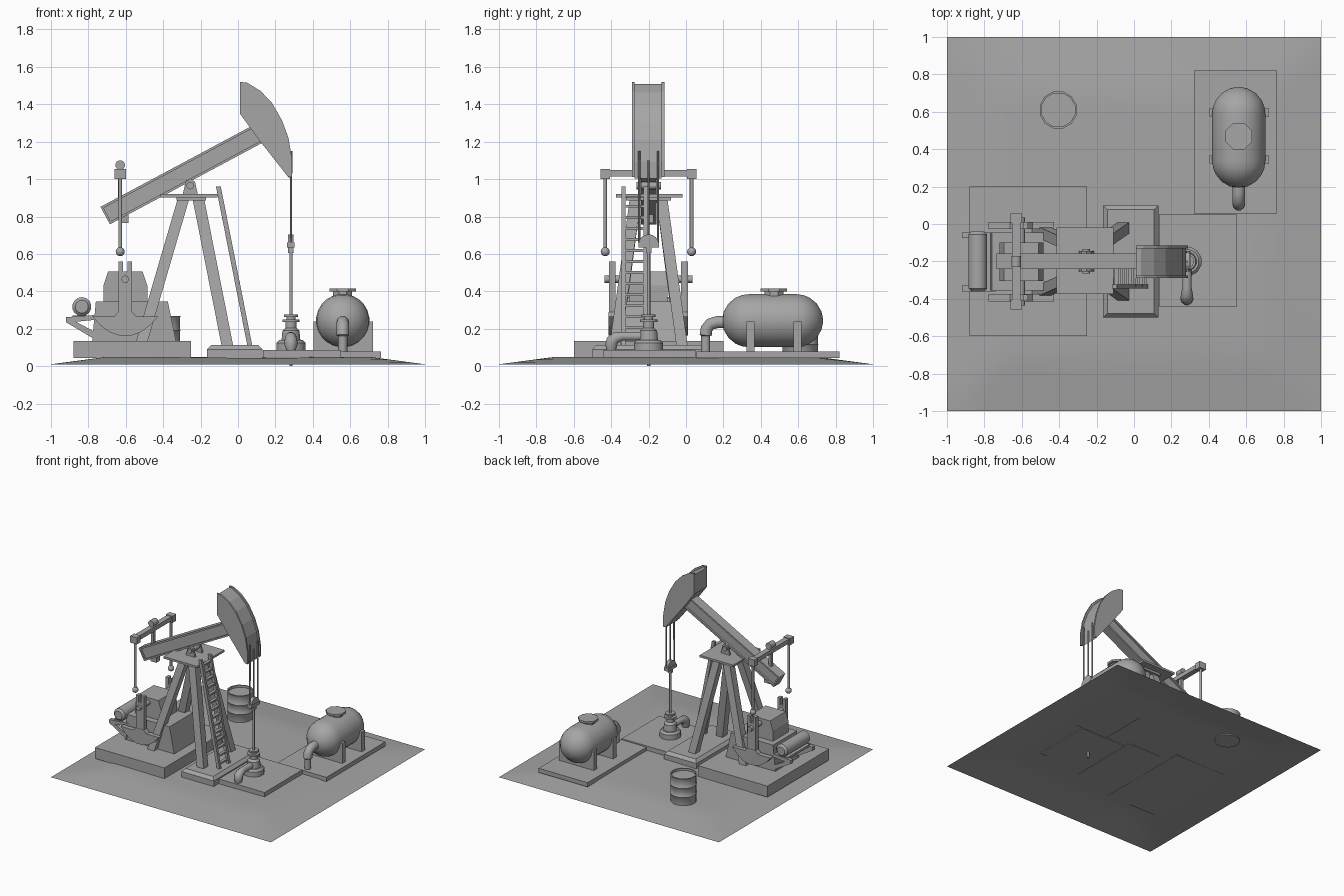
import bpy, bmesh, math
from mathutils import Vector

if "Cube" in bpy.data.objects:
    bpy.data.objects.remove(bpy.data.objects["Cube"])

grey = bpy.data.materials.new("painted grey")
grey.diffuse_color = (0.38, 0.38, 0.38, 1)
grey.use_nodes = True
grey.node_tree.nodes["Principled BSDF"].inputs["Base Color"].default_value = grey.diffuse_color
CY = -0.2  # centre line of the pump in y


def finish(name, bm, smooth=False):
    bmesh.ops.recalc_face_normals(bm, faces=bm.faces)
    me = bpy.data.meshes.new(name)
    bm.to_mesh(me)
    bm.free()
    ob = bpy.data.objects.new(name, me)
    bpy.context.collection.objects.link(ob)
    me.materials.append(grey)
    if smooth:
        bpy.ops.object.select_all(action='DESELECT')
        bpy.context.view_layer.objects.active = ob
        ob.select_set(True)
        bpy.ops.object.shade_smooth_by_angle(angle=math.radians(40))
    return ob


def loft(name, rings, smooth=False, caps=True):
    """Skin a row of equal-length closed rings."""
    bm = bmesh.new()
    vs = [[bm.verts.new(p) for p in r] for r in rings]
    n = len(vs[0])
    for a, b in zip(vs, vs[1:]):
        for i in range(n):
            bm.faces.new((a[i], a[(i + 1) % n], b[(i + 1) % n], b[i]))
    if caps:
        bm.faces.new(vs[0])
        bm.faces.new(vs[-1])
    return finish(name, bm, smooth)


def box(name, x0, x1, y0, y1, z0, z1, inset=0.0):
    def ring(d, z):
        return [(x0 + d, y0 + d, z), (x1 - d, y0 + d, z), (x1 - d, y1 - d, z), (x0 + d, y1 - d, z)]
    return loft(name, [ring(0, z0), ring(inset, z1)])


def prism(name, pts, y0, y1):
    """Side profile in x,z pushed along y."""
    return loft(name, [[(x, y, z) for x, z in pts] for y in (y0, y1)])


def bar(name, a, b, wx, wy):
    """Sloping post with level ends."""
    def ring(p):
        return [(p[0] + sx * wx / 2, p[1] + sy * wy / 2, p[2]) for sx, sy in ((-1, -1), (1, -1), (1, 1), (-1, 1))]
    return loft(name, [ring(a), ring(b)])


def lathe(name, base, axis, prof, n=12, smooth=True):
    """Round part: (distance along axis, radius) steps."""
    q = Vector(axis).to_track_quat('Z', 'Y')
    rings = [[Vector(base) + q @ Vector((r * math.cos(t), r * math.sin(t), d))
              for t in (2 * math.pi * (i + 0.5) / n for i in range(n))] for d, r in prof]
    return loft(name, rings, smooth)


def rod(name, a, b, r, n=10):
    d = Vector(b) - Vector(a)
    return lathe(name, a, d, [(0, r), (d.length, r)], n)


def ball(name, c, r):
    bm = bmesh.new()
    bmesh.ops.create_uvsphere(bm, u_segments=12, v_segments=8, radius=r)
    bmesh.ops.translate(bm, verts=bm.verts, vec=c)
    return finish(name, bm, True)


def tube(name, pts, radii, n=10):
    """Pipe lying in the y,z plane along (y,z) points at fixed x."""
    x, path = pts
    rings = []
    for i, (y, z) in enumerate(path):
        p, q = path[max(i - 1, 0)], path[min(i + 1, len(path) - 1)]
        d = Vector((0, q[0] - p[0], q[1] - p[1])).normalized()
        u = Vector((1, 0, 0))
        w = d.cross(u)
        rings.append([Vector((x, y, z)) + radii[i] * (u * math.cos(t) + w * math.sin(t))
                      for t in (2 * math.pi * k / n for k in range(n))])
    return loft(name, rings, True)


# Ground: thin sheet sloping up from its edges
bm = bmesh.new()
bmesh.ops.create_grid(bm, x_segments=20, y_segments=20, size=1)
for v in bm.verts:
    edge = min(1, (1 - max(abs(v.co.x), abs(v.co.y))) / 0.3)
    v.co.z = 0.01 + 0.037 * edge + 0.003 * edge * math.sin(4 * v.co.x + 3 * v.co.y)
finish("ground", bm, True)

# Concrete pads
box("machine_pad", -0.88, -0.25, -0.6, 0.2, 0.043, 0.134)
box("well_pad", 0.135, 0.55, -0.44, 0.05, 0.043, 0.085)
box("tank_pad", 0.32, 0.765, 0.055, 0.82, 0.043, 0.078)
box("post_pad", -0.165, 0.13, -0.5, 0.1, 0.043, 0.09)
box("post_pad_top", -0.165, 0.13, -0.5, 0.1, 0.09, 0.113, 0.022)

# Barrel with sunken lid and hoops
lathe("barrel", (-0.405, 0.61, 0), (0, 0, 1),
      [(0.04, 0.098), (0.11, 0.098), (0.115, 0.102), (0.12, 0.098), (0.185, 0.098), (0.19, 0.102),
       (0.195, 0.098), (0.26, 0.098), (0.268, 0.102), (0.268, 0.092), (0.25, 0.092)], 12)

# Storage tank: capsule with domed ends, hatch, saddles and outlet
R, TX, TZ = 0.143, 0.56, 0.243
arc = [math.radians(a) for a in (4, 20, 40, 60, 75, 90)]
prof = [(R - R * math.cos(a), R * math.sin(a)) for a in arc]
prof += [(0.54 - d, r) for d, r in reversed(prof)]
lathe("tank", (TX, 0.193, TZ), (0, 1, 0), prof, 24)
lathe("hatch", (TX, 0.47, 0), (0, 0, 1), [(0.36, 0.055), (0.398, 0.055), (0.398, 0.077), (0.415, 0.077)], 8)
for y in (0.345, 0.596):
    box("tank_saddle", 0.405, 0.722, y - 0.022, y + 0.022, 0.07, 0.24)
tube("tank_outlet", (TX, [(0.22, 0.235), (0.165, 0.235), (0.13, 0.225), (0.11, 0.2), (0.105, 0.165),
                          (0.105, 0.16), (0.105, 0.07)]), [0.034] * 5 + [0.025, 0.025])

# Wellhead, side pipe and polished rod
WX = 0.283
lathe("wellhead", (WX, CY, 0), (0, 0, 1),
      [(0.07, 0.08), (0.125, 0.08), (0.14, 0.065), (0.14, 0.052), (0.19, 0.047), (0.205, 0.03), (0.235, 0.03),
       (0.235, 0.048), (0.25, 0.048), (0.25, 0.025), (0.262, 0.025), (0.262, 0.038), (0.275, 0.038)], 12)
tube("well_outlet", (WX, [(CY, 0.16), (-0.34, 0.16), (-0.375, 0.152), (-0.395, 0.135), (-0.4, 0.11),
                          (-0.4, 0.08)]), [0.025, 0.025, 0.032, 0.034, 0.034, 0.024])
rod("polished_rod", (WX, CY, 0), (WX, CY, 0.64), 0.009)
box("rod_carrier", 0.262, 0.302, CY - 0.055, CY + 0.055, 0.635, 0.66)
loft("carrier_clamp", [[(x, CY + 0.055 * math.cos(a), 0.65 + 0.055 * math.sin(a))
                        for a in (math.pi * i / 8 for i in range(9))] for x in (0.268, 0.298)])
box("carrier_sleeve", 0.268, 0.296, CY - 0.015, CY + 0.015, 0.605, 0.64)
for s in (-1, 1):
    rod("bridle_cable", (WX, CY + s * 0.05, 0.66), (0.285, CY + s * 0.05, 1.15), 0.006, 8)
rod("bridle_centre", (WX, CY, 0.66), (0.283, CY, 1.1), 0.006, 8)

# Horse head: curved core between two wider cheek plates
curve = [(0.05, 1.515), (0.12, 1.472), (0.18, 1.41), (0.235, 1.315), (0.27, 1.22), (0.29, 1.1), (0.288, 1.01)]
head = [(0.265, 1.015), (0.12, 1.2), (0.01, 1.35), (0.01, 1.52)]
prism("head_core", [(x - 0.012, z - 0.008) for x, z in curve] + head[:3] + [(0.01, 1.508)], CY - 0.075, CY + 0.07)
for y in (-0.29, -0.13):
    prism("head_cheek", curve + head, y, y + 0.014)

# Walking beam: I section along the slope
A, B = Vector((-0.71, 0.805)), Vector((0.1, 1.238))
run = (B - A).normalized()
up = Vector((-run.y, run.x))


def along_beam(name, h0, h1, half, a=A, b=B):
    pts = [a + up * h0, b + up * h0, b + up * h1, a + up * h1]
    return prism(name, [tuple(p) for p in pts], CY - half, CY + half)


along_beam("beam_web", -0.045, 0.045, 0.027)
along_beam("beam_top_flange", 0.04, 0.053, 0.041)
along_beam("beam_bottom_flange", -0.053, -0.04, 0.041)
along_beam("beam_end_plate", -0.053, 0.053, 0.041, A, A + run * 0.012)

# Equalizer crossbar, its post and hanging pitman rods
EX = -0.63
box("equalizer_bar", EX - 0.022, EX + 0.022, -0.455, 0.05, 1.015, 1.05)
bar("equalizer_post", (EX, CY, 0.8), (EX, CY, 1.03), 0.022, 0.03)
rod("equalizer_pin", (EX, CY - 0.03, 1.075), (EX, CY + 0.03, 1.075), 0.026, 12)
box("equalizer_bracket", -0.64, -0.585, CY - 0.025, CY + 0.025, 0.765, 0.83)
for y in (-0.432, 0.03):
    box("equalizer_end", EX - 0.03, EX + 0.03, y - 0.025, y + 0.025, 1.0, 1.055)
    rod("pitman_rod", (EX, y, 0.62), (EX, y, 1.01), 0.01)
    ball("pitman_joint", (EX, y, 0.612), 0.024)

# Post tower: four splayed legs, platform and saddle bearing
for s in (-1, 1):
    bar("front_leg", (-0.055, CY + s * 0.18, 0.1), (-0.213, CY + s * 0.07, 0.9), 0.062, 0.06)
    bar("rear_leg", (-0.515, CY + s * 0.17, 0.13), (-0.29, CY + s * 0.07, 0.9), 0.062, 0.06)
    prism("bearing_cheek", [(-0.295, 0.92), (-0.215, 0.92), (-0.23, 0.985), (-0.255, 1.005), (-0.28, 0.985)],
          CY + s * 0.047 - 0.008, CY + s * 0.047 + 0.008)
box("platform", -0.415, -0.11, -0.375, -0.02, 0.903, 0.92)
box("platform_frame", -0.33, -0.17, -0.32, -0.08, 0.885, 0.905)
rod("bearing_pin", (-0.255, CY - 0.065, 0.965), (-0.255, CY + 0.065, 0.965), 0.02)

# Ladder leaning against the tower
low, high = Vector((0.065, 0, 0.1)), Vector((-0.105, 0, 0.96))
for y in (-0.335, -0.215):
    bar("ladder_rail", low + Vector((0, y, 0)), high + Vector((0, y, 0)), 0.026, 0.022)
for i in range(14):
    p = low.lerp(high, (i + 0.8) / 14.6)
    box("ladder_rung", p.x - 0.012, p.x + 0.012, -0.335, -0.215, p.z - 0.007, p.z + 0.007)

# Gearbox on its housing
prism("housing", [(-0.78, 0.13), (-0.33, 0.13), (-0.375, 0.345), (-0.76, 0.345)], -0.355, -0.045)
prism("gearbox", [(-0.72, 0.34), (-0.485, 0.34), (-0.485, 0.43), (-0.51, 0.505), (-0.695, 0.505), (-0.72, 0.43)],
      -0.305, -0.1)
GX = -0.603
rod("crank_shaft", (GX, -0.435, 0.465), (GX, 0.035, 0.465), 0.02)

# Cranks with forked tops and curved counterweights
fork = [(-0.037, 0.25), (0.037, 0.25), (0.037, 0.56), (0.012, 0.56), (0.012, 0.505), (-0.012, 0.505),
        (-0.012, 0.56), (-0.037, 0.56)]
weight = [(-0.175, 0.265), (-0.13, 0.215), (-0.08, 0.18), (-0.03, 0.163), (0.03, 0.163), (0.08, 0.18),
          (0.13, 0.215), (0.175, 0.265), (0.06, 0.265), (0.037, 0.29), (-0.037, 0.29), (-0.06, 0.265)]
for y in (-0.395, -0.008):
    prism("crank_arm", [(GX + x, z) for x, z in fork], y - 0.018, y + 0.018)
    prism("counterweight", [(GX + x, z) for x, z in weight], y - 0.02, y + 0.02)

# Motor on two triangular brackets
lathe("motor", (-0.835, -0.36, 0.318), (0, 1, 0), [(0, 0.035), (0.015, 0.051), (0.305, 0.051), (0.32, 0.035)], 14)
for y in (-0.345, -0.06):
    prism("motor_bracket", [(-0.92, 0.235), (-0.76, 0.14), (-0.76, 0.18), (-0.88, 0.245)], y - 0.015, y + 0.015)
    prism("motor_arm", [(-0.92, 0.232), (-0.74, 0.25), (-0.74, 0.275), (-0.92, 0.262)], y - 0.015, y + 0.015)
box("motor_plate", -0.885, -0.76, -0.345, -0.06, 0.255, 0.272)
